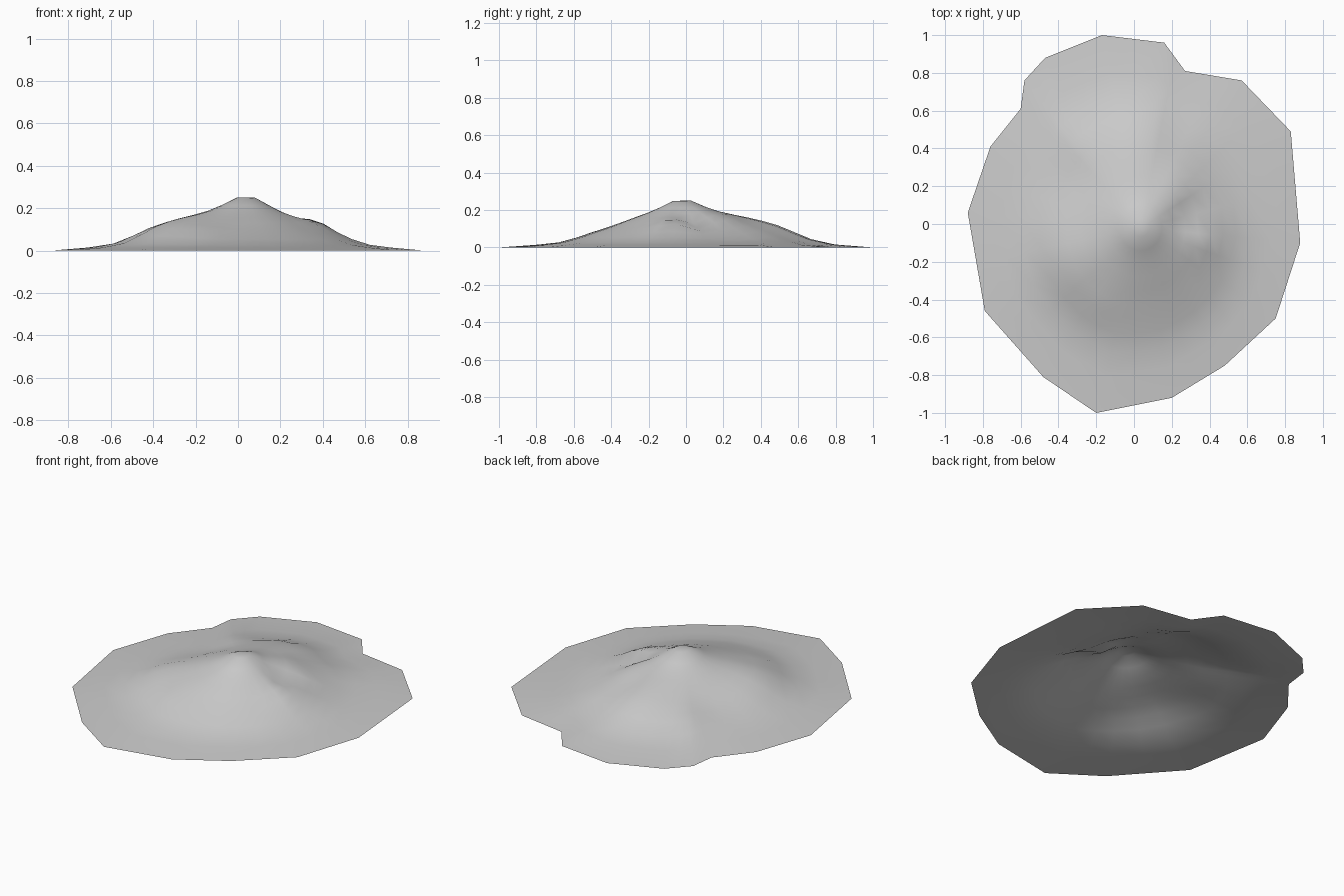
import bpy, bmesh, math
from mathutils import Vector

if "Cube" in bpy.data.objects:
    bpy.data.objects.remove(bpy.data.objects["Cube"])

# Ground outline of the mound (x, y), clockwise
OUTLINE = [(-.17, 1), (.16, .96), (.27, .81), (.57, .76), (.83, .49), (.88, -.10),
           (.75, -.50), (.48, -.75), (.20, -.92), (-.20, -1), (-.48, -.81), (-.79, -.46),
           (-.88, .06), (-.76, .41), (-.60, .61), (-.58, .76), (-.47, .88)]
PEAK = Vector((.04, -.02))
# Slope from summit (0) to rim (1): fraction, height
SLOPE = [(0, .25), (.05, .249), (.13, .213), (.20, .185), (.28, .158), (.36, .130),
         (.44, .102), (.52, .078), (.60, .053), (.70, .027), (.82, .014), (1, 0)]
# Ridges (+) and gullies (-): x, y, height, radius
BUMPS = [(.02, .46, .042, .18), (-.38, .46, .024, .13), (-.54, .58, .014, .08),
         (-.36, -.20, .040, .14), (-.22, -.42, .018, .10),
         (-.34, .20, -.010, .09), (.29, .03, -.036, .055), (.38, .09, -.012, .06),
         (.37, -.07, .030, .07), (.48, .26, -.018, .11), (.22, .20, .014, .08)]


def height(p, t, z):
    fade = min(1, (1 - t) / .3)
    for x, y, h, r in BUMPS:
        z += fade * h * math.exp(-((p.x - x) ** 2 + (p.y - y) ** 2) / (1.54 * r * r))
    return max(0, min(z, .25))


# Rim with one midpoint per edge
rim = []
for i, a in enumerate(OUTLINE):
    a, b = Vector(a), Vector(OUTLINE[(i + 1) % len(OUTLINE)])
    rim += [a, (a + b) / 2]

# Open terrain surface: smooth oval rings near the summit, the ragged outline at the rim
bm = bmesh.new()
top = bm.verts.new((*PEAK, .25))
prev = None
for t, z in SLOPE[1:]:
    ring = []
    for r in rim:
        a = math.atan2(r.y / .95, r.x / .87)
        oval = Vector((.87 * math.cos(a), .95 * math.sin(a)))
        p = PEAK.lerp(oval.lerp(r, t ** 2), t)
        ring.append(bm.verts.new((p.x, p.y, height(p, t, z))))
    for i in range(len(ring)):
        j = (i + 1) % len(ring)
        if prev:
            bm.faces.new((prev[i], prev[j], ring[j], ring[i]))
        else:
            bm.faces.new((top, ring[j], ring[i]))
    prev = ring
bmesh.ops.recalc_face_normals(bm, faces=bm.faces)
if sum(f.normal.z for f in bm.faces) < 0:
    bmesh.ops.reverse_faces(bm, faces=bm.faces)
for f in bm.faces:
    f.smooth = True
mesh = bpy.data.meshes.new("mound")
bm.to_mesh(mesh)
bm.free()

grey = bpy.data.materials.new("stone grey")
grey.diffuse_color = (.6, .6, .6, 1)
grey.use_nodes = True
grey.node_tree.nodes["Principled BSDF"].inputs["Base Color"].default_value = grey.diffuse_color
mesh.materials.append(grey)
bpy.context.collection.objects.link(bpy.data.objects.new("mound", mesh))
